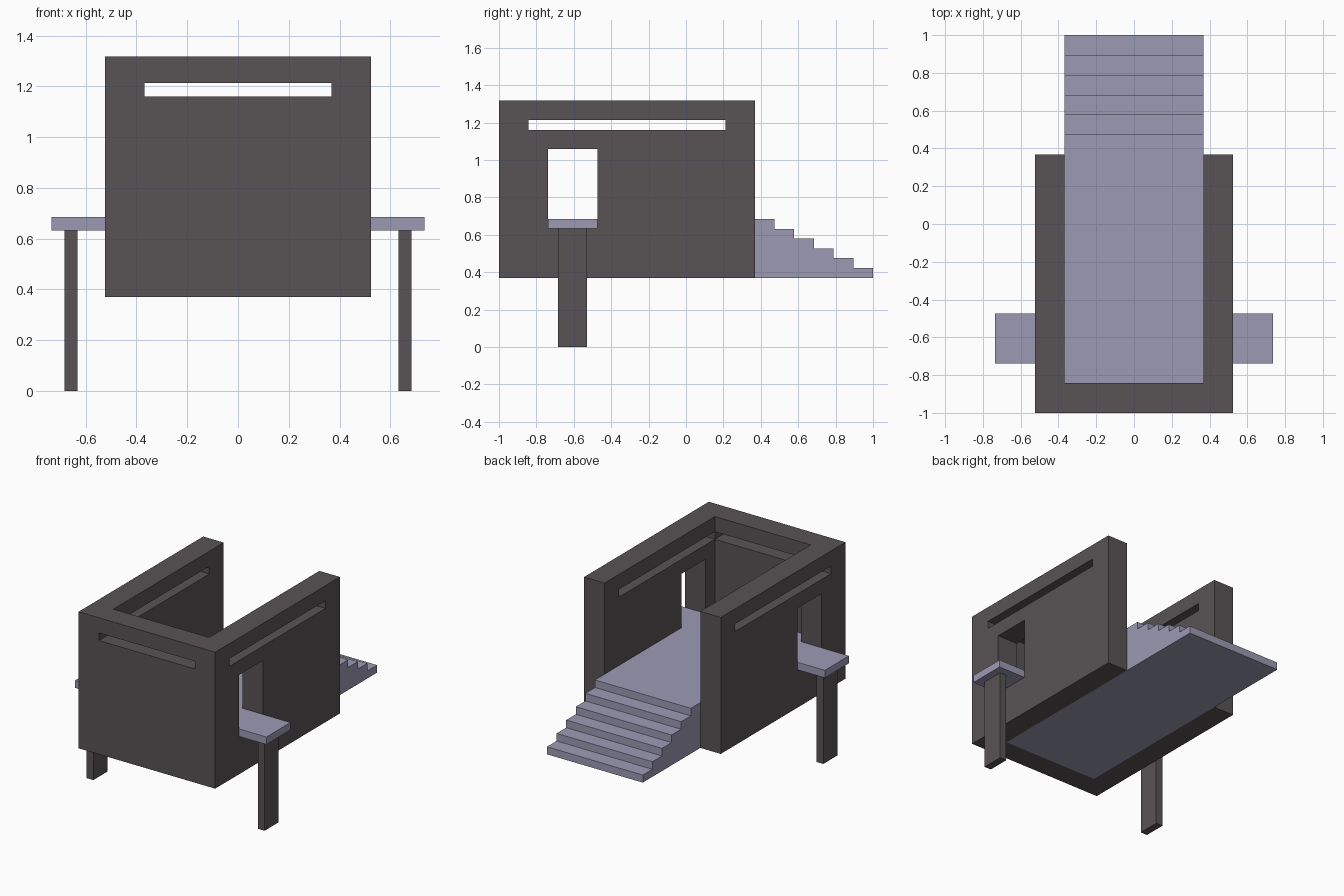
import bpy, bmesh
from mathutils import Vector

cube = bpy.data.objects.get("Cube")
if cube:
    bpy.data.objects.remove(cube, do_unlink=True)


def make_material(name, color):
    m = bpy.data.materials.new(name)
    m.use_nodes = True
    m.diffuse_color = color
    bsdf = next(n for n in m.node_tree.nodes if n.type == 'BSDF_PRINCIPLED')
    bsdf.inputs["Base Color"].default_value = color
    return m


dark = make_material("dark grey", (0.098, 0.087, 0.091, 1))
lilac = make_material("pale lilac grey", (0.333, 0.323, 0.456, 1))


def prism(name, outline, depth, mat):
    """Extrude a closed outline of 3D points along the depth vector."""
    bm = bmesh.new()
    face = bm.faces.new([bm.verts.new(p) for p in outline])
    ext = bmesh.ops.extrude_face_region(bm, geom=[face], use_keep_orig=True)
    verts = [v for v in ext["geom"] if isinstance(v, bmesh.types.BMVert)]
    bmesh.ops.translate(bm, verts=verts, vec=Vector(depth))
    bmesh.ops.recalc_face_normals(bm, faces=bm.faces)
    mesh = bpy.data.meshes.new(name)
    bm.to_mesh(mesh)
    bm.free()
    mesh.materials.append(mat)
    obj = bpy.data.objects.new(name, mesh)
    bpy.context.collection.objects.link(obj)
    return obj


def box(name, x, y, z, mat):
    outline = [(x[0], y[0], z[0]), (x[1], y[0], z[0]), (x[1], y[1], z[0]), (x[0], y[1], z[0])]
    return prism(name, outline, (0, 0, z[1] - z[0]), mat)


BASE, TOP, FLOOR, LEDGE = 0.37, 1.318, 0.685, 0.633
OUT, INN = 0.525, 0.368
FRONT, INNER_FRONT, BACK = -1.0, -0.842, 0.368

# U-shaped wall, open at the back
plan = [(-OUT, FRONT), (OUT, FRONT), (OUT, BACK), (INN, BACK),
        (INN, INNER_FRONT), (-INN, INNER_FRONT), (-INN, BACK), (-OUT, BACK)]
walls = prism("walls", [(x, y, BASE) for x, y in plan], (0, 0, TOP - BASE), dark)

# Window slits and doorways cut through the walls
SLIT = (1.16, 1.213)
cutters = [
    box("front_slit_cutter", (-INN, INN), (-1.1, -0.75), SLIT, dark),
    box("side_slit_cutter", (-0.7, 0.7), (INNER_FRONT, 0.21), SLIT, dark),
    box("doorway_cutter", (-0.7, 0.7), (-0.738, -0.474), (LEDGE, 1.06), dark),
]
bpy.context.view_layer.objects.active = walls
for c in cutters:
    c.hide_render = True
    mod = walls.modifiers.new(c.name, 'BOOLEAN')
    mod.operation = 'DIFFERENCE'
    mod.solver = 'EXACT'
    mod.object = c
    bpy.ops.object.modifier_apply(modifier=mod.name)
    bpy.data.objects.remove(c, do_unlink=True)

# Floor and back stairs in one side profile
steps = 6
run = (1.0 - BACK) / steps
rise = (FLOOR - BASE) / steps
profile = [(INNER_FRONT, BASE), (INNER_FRONT, FLOOR)]
for i in range(steps):
    y = BACK + run * (i + 1)
    profile += [(y, FLOOR - rise * i), (y, FLOOR - rise * (i + 1))]
prism("floor_and_stairs", [(-INN, y, z) for y, z in profile], (2 * INN, 0, 0), lilac)

# Ledge through each doorway and the post beneath it
for side, s in (("left", 1), ("right", -1)):
    box(side + "_ledge", sorted((s * INN, s * 0.735)), (-0.738, -0.474), (LEDGE, FLOOR), lilac)
    box(side + "_post", sorted((s * 0.632, s * 0.684)), (-0.685, -0.53), (0, LEDGE), dark)
